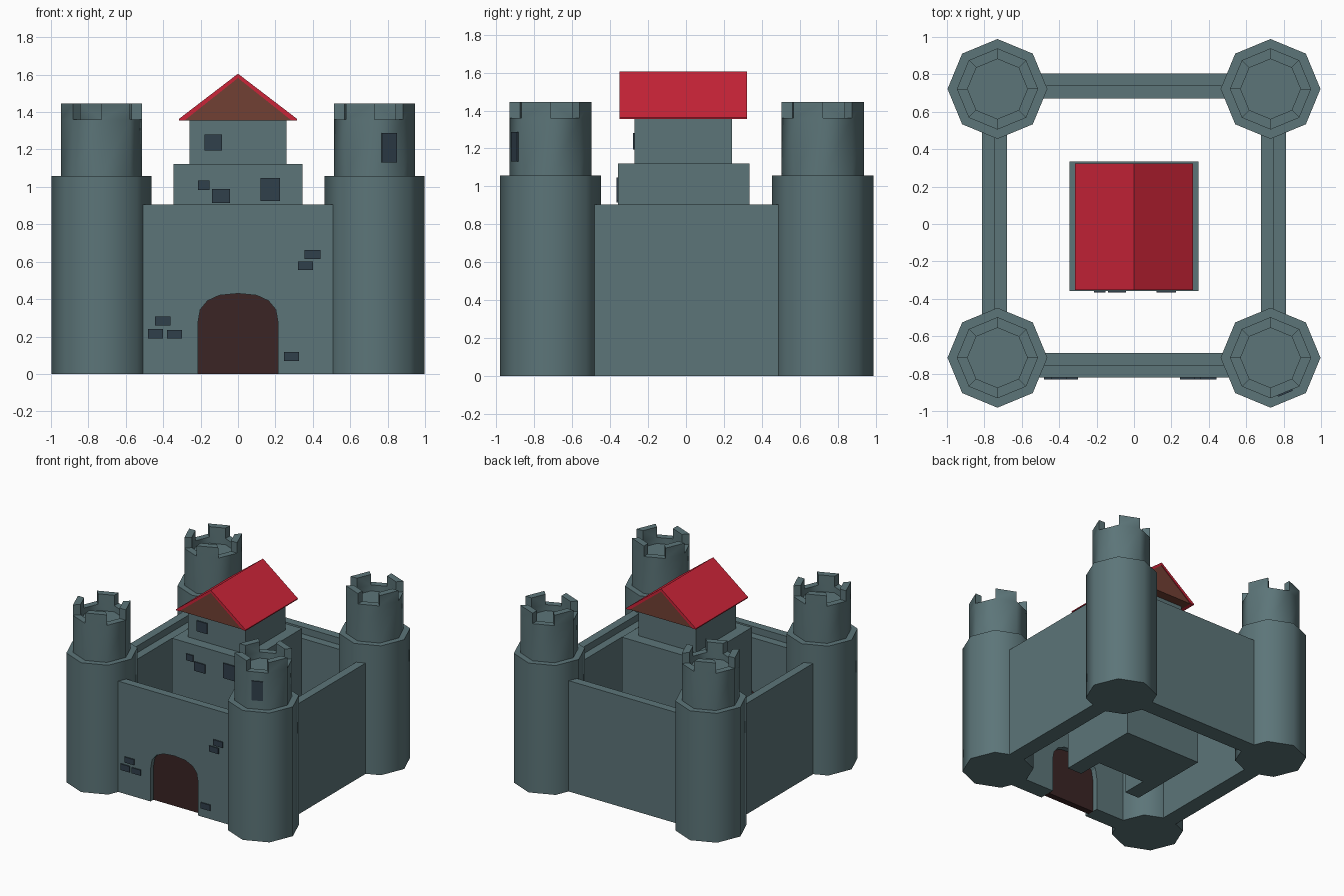
import bpy, bmesh, math
from mathutils import Matrix, Vector

if "Cube" in bpy.data.objects:
    bpy.data.objects.remove(bpy.data.objects["Cube"])


def material(name, rgb):
    m = bpy.data.materials.new(name)
    m.diffuse_color = (*rgb, 1)
    m.use_nodes = True
    m.node_tree.nodes["Principled BSDF"].inputs["Base Color"].default_value = m.diffuse_color
    return m


STONE = material("grey_stone", (0.107, 0.178, 0.190))
DARK = material("dark_stone", (0.030, 0.050, 0.070))
RED = material("red_roof", (0.60, 0.018, 0.040))
BROWN = material("brown_gable", (0.165, 0.051, 0.034))
DOOR = material("dark_wood", (0.043, 0.018, 0.018))


def finish(name, bm, mat, smooth=False):
    bmesh.ops.remove_doubles(bm, verts=bm.verts, dist=1e-5)
    bmesh.ops.recalc_face_normals(bm, faces=bm.faces)
    me = bpy.data.meshes.new(name)
    bm.to_mesh(me)
    bm.free()
    me.materials.append(mat)
    ob = bpy.data.objects.new(name, me)
    bpy.context.collection.objects.link(ob)
    if smooth:
        me.shade_smooth()
        me.set_sharp_from_angle(angle=math.radians(50))
    return ob


def prism(name, profile, y0, y1, mat, turn=0):
    """Extrude an x-z profile along y, then turn it about z."""
    bm = bmesh.new()
    f = bm.faces.new([bm.verts.new((x, y0, z)) for x, z in profile])
    new = bmesh.ops.extrude_face_region(bm, geom=[f])["geom"]
    bmesh.ops.translate(bm, vec=(0, y1 - y0, 0),
                        verts=[v for v in new if isinstance(v, bmesh.types.BMVert)])
    bm.transform(Matrix.Rotation(math.radians(turn), 4, 'Z'))
    return finish(name, bm, mat)


def box(name, x, y, z, mat):
    return prism(name, [(x[0], z[0]), (x[1], z[0]), (x[1], z[1]), (x[0], z[1])], y[0], y[1], mat)


def cut(ob, cutter):
    mod = ob.modifiers.new("arch", 'BOOLEAN')
    mod.operation = 'DIFFERENCE'
    mod.solver = 'EXACT'
    mod.object = cutter
    cutter.hide_render = True
    cutter.hide_set(True)


def arch(bottom, grow=0.0):
    w = 0.215 + grow
    pts = [(-w, bottom), (w, bottom)]
    for i in range(9):
        a = math.pi * i / 8
        c, s = math.cos(a), math.sin(a)
        pts.append((w * math.copysign(abs(c) ** 0.8, c), 0.27 + (0.16 + grow) * s ** 0.8 if s > 1e-6 else 0.27))
    return pts


# Corner towers
def tower(name, cx, cy, odd):
    def p(r, k, z):
        a = math.pi / 4 * k
        return (cx + r * math.cos(a), cy + r * math.sin(a), z)

    bm = bmesh.new()

    def face(*pts):
        bm.faces.new([bm.verts.new(q) for q in pts])

    R, RO, RI = 0.267, 0.217, 0.16
    base, floor, low, top = 1.057, 1.31, 1.36, 1.445
    face(*[p(R, k, 0) for k in range(8)])
    face(*[p(RI, k, floor) for k in range(8)])
    for k in range(8):
        n = k + 1
        face(p(R, k, 0), p(R, n, 0), p(R, n, base), p(R, k, base))
        face(p(R, k, base), p(R, n, base), p(RO, n, base), p(RO, k, base))
        face(p(RO, k, base), p(RO, n, base), p(RO, n, low), p(RO, k, low))
        face(p(RI, k, floor), p(RI, n, floor), p(RI, n, low), p(RI, k, low))
        merlon = k % 2 != odd
        h = low if not merlon else top
        face(p(RO, k, h), p(RO, n, h), p(RI, n, h), p(RI, k, h))
        if merlon:
            for r in (RO, RI):
                face(p(r, k, low), p(r, n, low), p(r, n, top), p(r, k, top))
            for j in (k, n):
                face(p(RO, j, low), p(RI, j, low), p(RI, j, top), p(RO, j, top))
    # normals must agree, so merge before finishing
    finish(name, bm, STONE, smooth=True)


for label, cy in (("front", -0.715), ("back", 0.722)):
    # right towers have notches on even sides, left towers are mirrored
    tower(label + "_right_tower", 0.73, cy, 0)
    tower(label + "_left_tower", -0.73, cy, 1)


# Curtain walls: outer parapet with a lower walkway on the inside
def wall(name, turn, inner, mid, outer):
    prof = [(-outer, 0), (-inner, 0), (-inner, 0.85), (-mid, 0.85), (-mid, 0.905), (-outer, 0.905)]
    return prism(name, prof, -0.62, 0.62, STONE, turn)


wall("left_wall", 0, 0.68, 0.745, 0.812)
wall("right_wall", 180, 0.68, 0.745, 0.812)
wall("back_wall", -90, 0.67, 0.737, 0.805)
front = wall("front_wall", 90, 0.69, 0.757, 0.822)
cut(front, prism("gate_cutter", arch(-0.1), -1.0, -0.6, STONE))
prism("gate_door", arch(0.0, 0.004), -0.785, -0.735, DOOR)

# Keep: two tiers, with an arched recess at the foot
keep = box("keep_lower", (-0.345, 0.345), (-0.358, 0.335), (0, 1.122), STONE)
cut(keep, prism("keep_door_cutter", arch(-0.1), -0.5, -0.15, STONE))
box("keep_upper", (-0.26, 0.26), (-0.272, 0.243), (1.122, 1.37), STONE)

# Roof: brown gable core under two red slopes
prism("roof_gable", [(-0.295, 1.356), (0.295, 1.356), (0, 1.588)], -0.345, 0.317, BROWN)
prism("roof_slopes", [(-0.315, 1.356), (-0.285, 1.356), (0, 1.582), (0.285, 1.356),
                      (0.315, 1.356), (0.315, 1.364), (0, 1.605), (-0.315, 1.364)],
      -0.352, 0.323, RED)

# Windows and loose dark stones as thin plates: x0, x1, z0, z1
PLATES = {
    -0.822: [(0.355, 0.44, 0.615, 0.662), (0.32, 0.402, 0.555, 0.602), (-0.445, -0.36, 0.26, 0.306),
             (-0.48, -0.40, 0.19, 0.24), (-0.38, -0.30, 0.19, 0.236), (0.245, 0.327, 0.07, 0.118)],
    -0.358: [(-0.215, -0.152, 0.982, 1.034), (-0.14, -0.042, 0.915, 0.988), (0.12, 0.225, 0.925, 1.047)],
    -0.272: [(-0.18, -0.085, 1.195, 1.281)],
}
for y, plates in PLATES.items():
    for i, (x0, x1, z0, z1) in enumerate(plates):
        box(f"dark_plate_{-y:.2f}_{i}", (x0, x1), (y - 0.009, y + 0.0005), (z0, z1), DARK)

# Tower window, on the side just right of the front
d = 0.217 * math.cos(math.pi / 8)
win = box("tower_window", (-0.043, 0.043), (-d - 0.008, -d + 0.001), (1.13, 1.287), DARK)
win.location = (0.73, -0.715, 0)
win.rotation_euler.z = math.radians(22.5)
